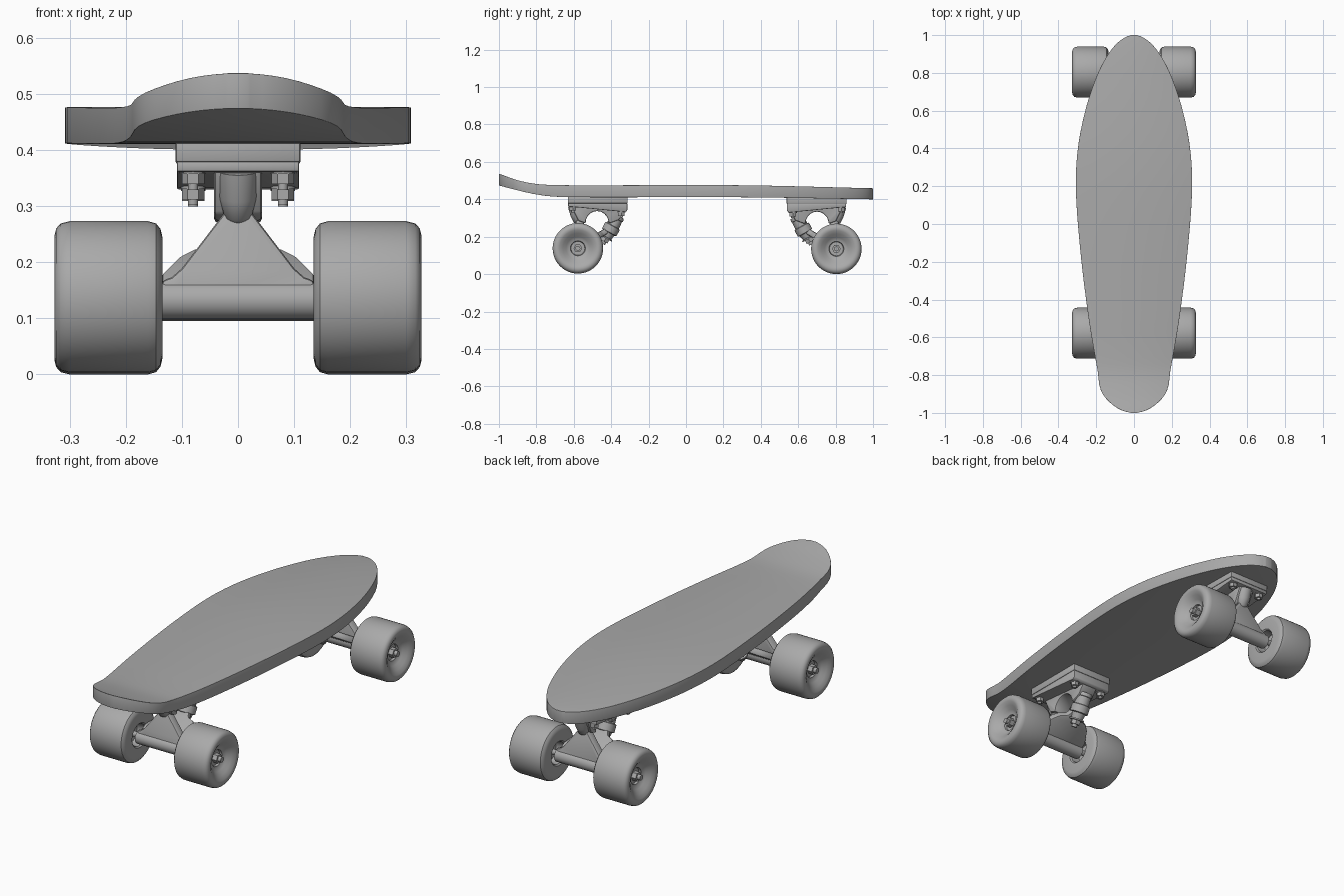
import bpy, bmesh, math
from mathutils import Vector, Matrix

old = bpy.data.objects.get("Cube")
if old:
    bpy.data.objects.remove(old, do_unlink=True)

GREY = (0.4, 0.4, 0.4, 1)
mat = bpy.data.materials.new("plain grey")
mat.use_nodes = True
mat.diffuse_color = GREY
mat.node_tree.nodes["Principled BSDF"].inputs["Base Color"].default_value = GREY


def finish(name, bm, xf=None, angle=35):
    """Turn a bmesh into a smooth-shaded object with sharp edges kept."""
    if xf:
        bm.transform(xf)
    bmesh.ops.recalc_face_normals(bm, faces=bm.faces)
    me = bpy.data.meshes.new(name)
    bm.to_mesh(me)
    bm.free()
    me.materials.append(mat)
    ob = bpy.data.objects.new(name, me)
    bpy.context.collection.objects.link(ob)
    bpy.ops.object.select_all(action="DESELECT")
    ob.select_set(True)
    bpy.context.view_layer.objects.active = ob
    bpy.ops.object.shade_smooth_by_angle(angle=math.radians(angle))


def interp(keys, y):
    """Smooth curve through (position, value) keys."""
    n = len(keys)
    i = max(k for k in range(n - 1) if k == 0 or keys[k][0] <= y)

    def slope(k):
        a, b = keys[max(k - 1, 0)], keys[min(k + 1, n - 1)]
        return (b[1] - a[1]) / (b[0] - a[0])
    (y0, v0), (y1, v1) = keys[i], keys[i + 1]
    h = y1 - y0
    t = (y - y0) / h
    return ((2*t**3 - 3*t**2 + 1) * v0 + (t**3 - 2*t**2 + t) * h * slope(i)
            + (3*t**2 - 2*t**3) * v1 + (t**3 - t**2) * h * slope(i + 1))


def lathe(name, profile, p0, p1, xf, sides=32, closed=False):
    """Revolve (distance, radius) points about the line from p0 to p1."""
    p0, axis = Vector(p0), (Vector(p1) - Vector(p0)).normalized()
    rot = axis.to_track_quat("Z", "Y")
    bm = bmesh.new()
    rings = []
    for d, r in profile:
        rings.append([bm.verts.new(p0 + rot @ Vector((
            r * math.cos(a), r * math.sin(a), d)))
            for a in (2 * math.pi * k / sides for k in range(sides))])
    pairs = list(zip(rings, rings[1:]))
    if closed:
        pairs.append((rings[-1], rings[0]))
    else:
        bm.faces.new(rings[0])
        bm.faces.new(rings[-1])
    for a, b in pairs:
        for k in range(sides):
            j = (k + 1) % sides
            bm.faces.new((a[k], a[j], b[j], b[k]))
    finish(name, bm, xf)


def rod(name, p0, p1, r, xf, sides=20):
    length = (Vector(p1) - Vector(p0)).length
    lathe(name, [(0, r), (length, r)], p0, p1, xf, sides)


def prism(name, points, origin, u, v, depth, xf, bevel=0.004):
    """Extrude a flat outline, centred on its plane, with softened edges."""
    o, u, v = Vector(origin), Vector(u).normalized(), Vector(v).normalized()
    n = u.cross(v) * depth
    bm = bmesh.new()
    face = bm.faces.new([bm.verts.new(o + u * a + v * b - n / 2) for a, b in points])
    ext = bmesh.ops.extrude_face_region(bm, geom=[face])
    bmesh.ops.translate(bm, vec=n, verts=[g for g in ext["geom"]
                                          if isinstance(g, bmesh.types.BMVert)])
    bmesh.ops.recalc_face_normals(bm, faces=bm.faces)
    sharp = [e for e in bm.edges if e.calc_face_angle(0) > 0.6]
    bmesh.ops.bevel(bm, geom=sharp, offset=bevel, segments=2, profile=0.5,
                    affect="EDGES", clamp_overlap=True)
    finish(name, bm, xf)


def mirrored(half):
    return half + [(-a, b) for a, b in reversed(half) if a]


# Deck: outline, curved lengthwise, with a raised tail and rounded rim
WIDTH = [(-1, 0), (-.95, .122), (-.9, .166), (-.85, .184), (-.78, .192), (-.5, .24),
         (-.1, .288), (.2, .308), (.4, .297), (.6, .258), (.8, .19), (.9, .136), (1, 0)]
WIDTH_SQ = [(y, w * w) for y, w in WIDTH]
TOP = [(-1, .537), (-.9, .502), (-.8, .482), (-.68, .476), (-.5, .475), (.3, .475), (1, .459)]
BASE = [(-1, .474), (-.9, .448), (-.8, .426), (-.7, .414), (-.5, .411), (.3, .411), (1, .4)]


def build_deck():
    bm = bmesh.new()
    steps = 56
    rows = []
    for i in range(steps + 1):
        y = -math.cos(math.pi * i / steps)
        w = max(math.sqrt(max(interp(WIDTH_SQ, y), 0)), .018)
        zt, zb = interp(TOP, y), interp(BASE, y)
        rows.append([bm.verts.new(c) for c in
                     ((-w, y, zt), (w, y, zt), (w, y, zb), (-w, y, zb))])
    for a, b in zip(rows, rows[1:]):
        for k in range(4):
            j = (k + 1) % 4
            bm.faces.new((a[k], a[j], b[j], b[k]))
    bm.faces.new(rows[0])
    bm.faces.new(rows[-1])
    bmesh.ops.recalc_face_normals(bm, faces=bm.faces)
    rim = [e for e in bm.edges if e.calc_face_angle(0) > 0.9]
    bmesh.ops.bevel(bm, geom=rim, offset=.011, segments=3, profile=0.5,
                    affect="EDGES", clamp_overlap=True)
    finish("deck", bm)


# Wheel section: rounded tread, dished outer face, deep inner socket
WHEEL = [(.05, .02), (.05, .05), (.006, .054), (0, .06), (0, .108), (.003, .121), (.011, .131),
         (.025, .135), (.165, .135), (.181, .131), (.189, .122), (.192, .11), (.189, .098),
         (.178, .08), (.163, .062), (.155, .05), (.153, .04), (.135, .036), (.135, .02)]


def build_truck(end, xf):
    X, Y, Z = (1, 0, 0), (0, 1, 0), (0, 0, 1)
    axle_y, axle_z = -.578, .138

    # Mounting plate with wedge-shaped casting beneath
    prism(end + "_riser_plate", [(-.632, .42), (-.632, .378), (-.312, .378), (-.312, .42)],
          (0, 0, 0), Y, Z, .222, xf)
    prism(end + "_base_plate", [(-.63, .38), (-.63, .361), (-.59, .358), (-.325, .332),
                                (-.314, .34), (-.314, .38)], (0, 0, 0), Y, Z, .218, xf)
    # Arched bracket holding the pivot and the kingpin
    arch = [(-.475 + .062 * math.cos(a), .272 + .065 * math.sin(a))
            for a in (math.pi * k / 10 for k in range(11))]
    prism(end + "_bracket", [(-.615, .365), (-.575, .285), (-.545, .275)] + arch[::-1]
          + [(-.40, .275), (-.36, .29), (-.32, .345), (-.32, .365)],
          (0, 0, 0), Y, Z, .085, xf, .008)
    lathe(end + "_pivot_cup", [(0, .036), (.05, .033), (.085, .024), (.097, .01)],
          (0, -.595, .363), (0, -.572, .265), xf)

    # Hanger: upright web, sloping web to the kingpin ring, and axle housing
    prism(end + "_hanger_front", mirrored([(.136, -.03), (.136, .028), (.118, .034), (.1, .05),
                                           (.02, .155), (.008, .165)]),
          (0, axle_y, axle_z), X, (0, .012, .15), .044, xf, .008)
    prism(end + "_hanger_web", mirrored([(.136, -.01), (.136, .055), (.105, .115), (.08, .14),
                                         (.045, .155), (.03, .19)]),
          (0, axle_y, axle_z), X, (0, .155, .095), .032, xf, .008)
    rod(end + "_axle_housing", (-.138, axle_y, .132), (.138, axle_y, .132), .034, xf, 28)
    rod(end + "_axle", (-.318, axle_y, axle_z), (.318, axle_y, axle_z), .013, xf)

    # Kingpin stack with bushings, ring, washer and nut
    k0, k1 = Vector((0, -.362, .312)), Vector((0, -.445, .162))
    lathe(end + "_kingpin_bushings", [(0, .034), (.018, .038), (.02, .034), (.06, .036),
                                      (.063, .044), (.1, .044), (.103, .034), (.13, .028),
                                      (.131, .036), (.138, .036)], k0, k1, xf)
    along = (k1 - k0).normalized()
    rod(end + "_kingpin_nut", k0 + along * .137, k0 + along * .158, .024, xf, 6)
    rod(end + "_kingpin_tip", k0 + along * .15, k0 + along * .172, .013, xf)

    for side, s in (("right", -1), ("left", 1)):
        tag = end + "_" + side
        lathe(tag + "_wheel", WHEEL, (s * .135, axle_y, axle_z), (s, axle_y, axle_z),
              xf, 48, closed=True)
        rod(tag + "_bearing", (s * .19, axle_y, axle_z), (s * .278, axle_y, axle_z), .037, xf, 28)
        rod(tag + "_axle_nut", (s * .275, axle_y, axle_z), (s * .302, axle_y, axle_z), .023, xf, 6)
        # Mounting bolts
        for spot, y, z in (("outer", -.605, .365), ("inner", -.345, .338)):
            bolt = tag + "_" + spot + "_bolt"
            x = s * .08
            rod(bolt + "_washer", (x, y, z), (x, y, z - .008), .022, xf)
            rod(bolt + "_nut", (x, y, z - .006), (x, y, z - .026), .02, xf, 6)
            rod(bolt + "_tip", (x, y, z - .02), (x, y, z - .036), .009, xf, 12)


build_deck()
build_truck("front", Matrix.Identity(4))
# The rear truck faces the other way
build_truck("rear", Matrix.Translation((0, .226, -.003)) @ Matrix.Diagonal((1, -1, 1, 1)))
